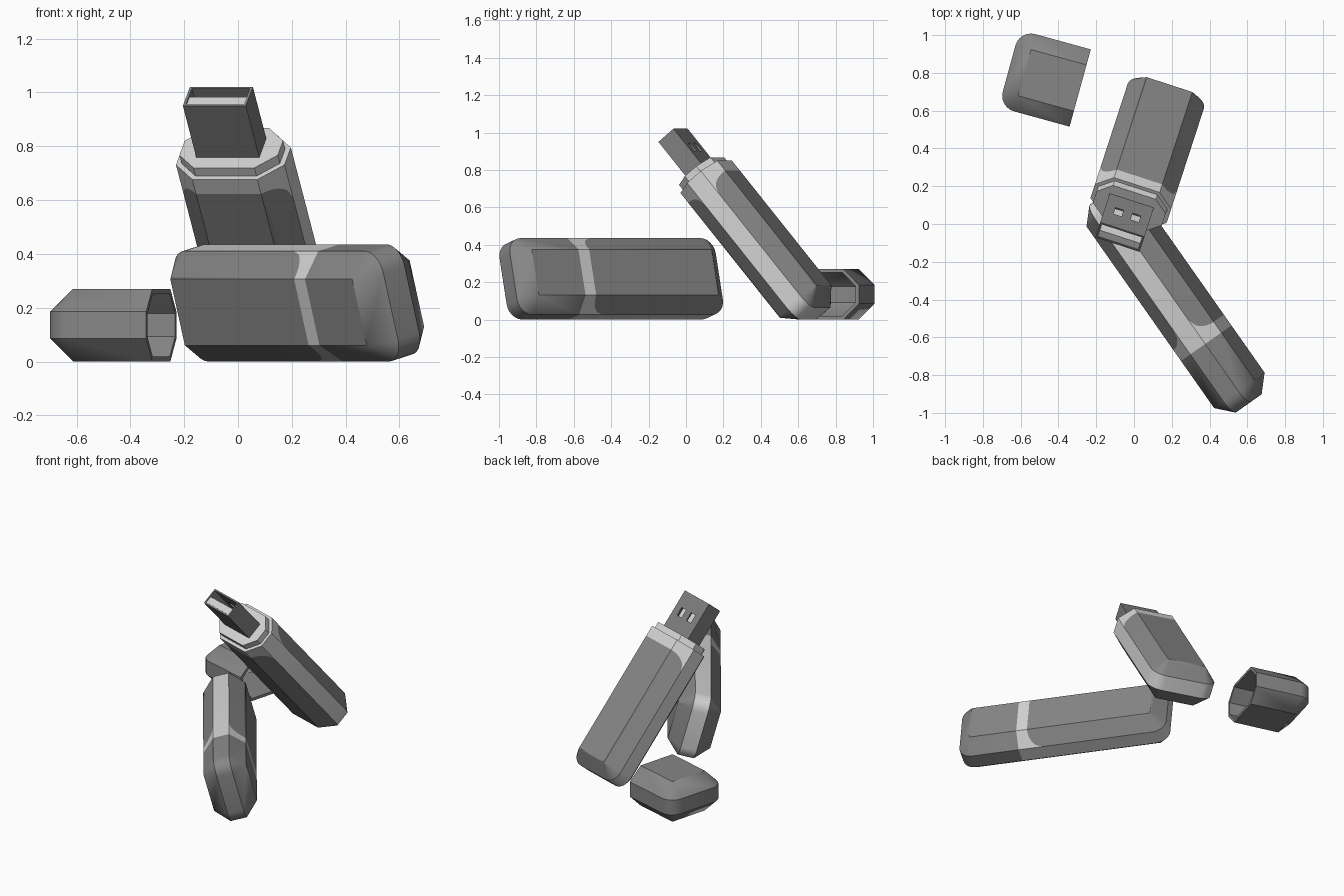
import bpy, bmesh, math
from mathutils import Vector, Matrix

if "Cube" in bpy.data.objects:
    bpy.data.objects.remove(bpy.data.objects["Cube"])

HW, HT, CH = 0.212, 0.135, 0.085      # half width, half thickness, chamfer
CAP_LEN, BODY_LEN = 0.39, 0.955
BAND = 0.07                           # light band beside the seam


def mat(name, v):
    m = bpy.data.materials.new(name)
    m.diffuse_color = (v, v, v, 1)
    m.use_nodes = True
    m.node_tree.nodes["Principled BSDF"].inputs["Base Color"].default_value = m.diffuse_color
    return m


GREY, LIGHT, METAL = mat("mid grey", 0.24), mat("light grey", 0.66), mat("metal grey", 0.21)


def frame(origin, d, n):
    """Local x = d (towards the opening), z = n."""
    d, n = Vector(d).normalized(), Vector(n).normalized()
    w = n.cross(d).normalized()
    n = d.cross(w)
    m = Matrix((d, w, n)).transposed().to_4x4()
    m.translation = Vector(origin)
    return m


def finish(bm, name, mats, mw, shell=0):
    bmesh.ops.remove_doubles(bm, verts=bm.verts, dist=1e-5)
    bmesh.ops.recalc_face_normals(bm, faces=bm.faces)
    for f in bm.faces:
        f.smooth = True
    for e in bm.edges:
        e.smooth = len(e.link_faces) == 2 and e.calc_face_angle(0) < math.radians(30)
    me = bpy.data.meshes.new(name)
    bm.to_mesh(me)
    bm.free()
    for m in mats:
        me.materials.append(m)
    ob = bpy.data.objects.new(name, me)
    bpy.context.collection.objects.link(ob)
    ob.matrix_world = mw
    if shell:
        mod = ob.modifiers.new("wall", 'SOLIDIFY')
        mod.thickness, mod.offset, mod.use_even_offset = shell, -1, True
    return ob


def bar(name, mw, length, panels):
    """Chamfered bar, open at x = 0, rounded corners at x = -length."""
    bm = bmesh.new()
    iw, ie = HW - CH, -(length - CH)
    steps = 8 if panels else 1
    ts = [i / steps for i in range(steps + 1)]
    levels = [(t, 1) for t in ts] + [(t, -1) for t in reversed(ts)]
    grid = []
    for t, side in levels:
        z, r = side * (HT - CH * t), CH * t
        half = [(0, iw + r)]
        if panels:   # rounded panel corner drawn across the chamfer
            half.append((-BAND - CH * (1 - math.sqrt(max(0, 1 - t * t))), iw + r))
        for k in range(7):
            a = math.pi / 2 * (1 + k / 6)
            half.append((ie + r * math.cos(a), iw + r * math.sin(a)))
        path = half + [(x, -y) for x, y in reversed(half)]
        grid.append([bm.verts.new((x, y, z)) for x, y in path])
    n = len(grid[0])
    for j in range(len(grid) - 1):
        for i in range(n - 1):
            f = bm.faces.new((grid[j][i], grid[j][i + 1], grid[j + 1][i + 1], grid[j + 1][i]))
            band = i in (0, n - 2)
            if panels and (band or j == steps):
                f.material_index = 1
    # broad flat faces
    for row in (grid[0], grid[-1]):
        c = 2 if panels else 1
        if panels:
            bm.faces.new((row[0], row[1], row[-2], row[-1])).material_index = 1
        bm.faces.new((row[c - 1], row[c], row[-c - 1], row[-c]))
    if panels:   # seam face
        ring = [r[0] for r in grid] + [r[-1] for r in reversed(grid)]
        bm.faces.new(ring).material_index = 1
    bmesh.ops.dissolve_degenerate(bm, dist=1e-6, edges=bm.edges)
    return finish(bm, name, [GREY, LIGHT], mw, 0 if panels else 0.018)


def prism(name, mw, pts, x0, x1, m):
    bm = bmesh.new()
    f = bm.faces.new([bm.verts.new((x0, y, z)) for y, z in pts])
    ext = bmesh.ops.extrude_face_region(bm, geom=[f])
    top = [v for v in ext['geom'] if isinstance(v, bmesh.types.BMVert)]
    bmesh.ops.translate(bm, verts=top, vec=(x1 - x0, 0, 0))
    if len(bm.faces) == len(pts) + 1:
        bm.faces.new([v for v in bm.verts if v not in top])
    return finish(bm, name, [m], mw)


def plug(name, mw):
    """Hollow metal sleeve with two windows, and the tongue inside."""
    w, h = 0.123, 0.055
    loop = [(-w, h), (-.07, h), (-.025, h), (.025, h), (.07, h), (w, h), (w, -h), (-w, -h)]
    bm = bmesh.new()
    rows = [[bm.verts.new((x, y, z)) for y, z in loop] for x in (0.0, .135, .19, .29)]
    for j in range(3):
        for i in range(8):
            if j == 1 and i in (1, 3):
                continue
            k = (i + 1) % 8
            bm.faces.new((rows[j][i], rows[j][k], rows[j + 1][k], rows[j + 1][i]))
    finish(bm, name + "_sleeve", [METAL], mw, 0.01)
    prism(name + "_tongue", mw, [(-.112, -.044), (.112, -.044), (.112, 0), (-.112, 0)], 0.02, 0.287, LIGHT)


def stick(name, mw):
    bar(name + "_body", mw, BODY_LEN, True)
    a, b, i = HW - .02, HT - .02, CH - .012
    octagon = [(a, b - i), (a - i, b), (i - a, b), (-a, b - i),
               (-a, i - b), (i - a, -b), (a - i, -b), (a, i - b)]
    prism(name + "_collar", mw, octagon, -0.01, 0.04, LIGHT)
    plug(name + "_plug", mw)


# closed stick lying on its narrow side, rolled 15 degrees
d = Vector((0.575, -0.818, 0)).normalized()
s, c = math.sin(math.radians(15)), math.cos(math.radians(15))
nrm = Vector((d.y * c, -d.x * c, -s))
seam = Vector((0.22, -0.4, 0.218)) + d * 0.2825
stick("closed_stick", frame(seam, d, nrm))
bar("closed_stick_cap", frame(seam, -d, nrm), CAP_LEN, False)

# open stick leaning back to the ground
stick("open_stick", frame((-0.017, 0.108, 0.763), (-0.199, -0.611, 0.766), (0.237, 0.728, 0.643)))

# loose cap lying flat
bar("loose_cap", frame((-0.285, 0.72, HT), (0.964, -0.265, 0), (0, 0, 1)), CAP_LEN, False)
